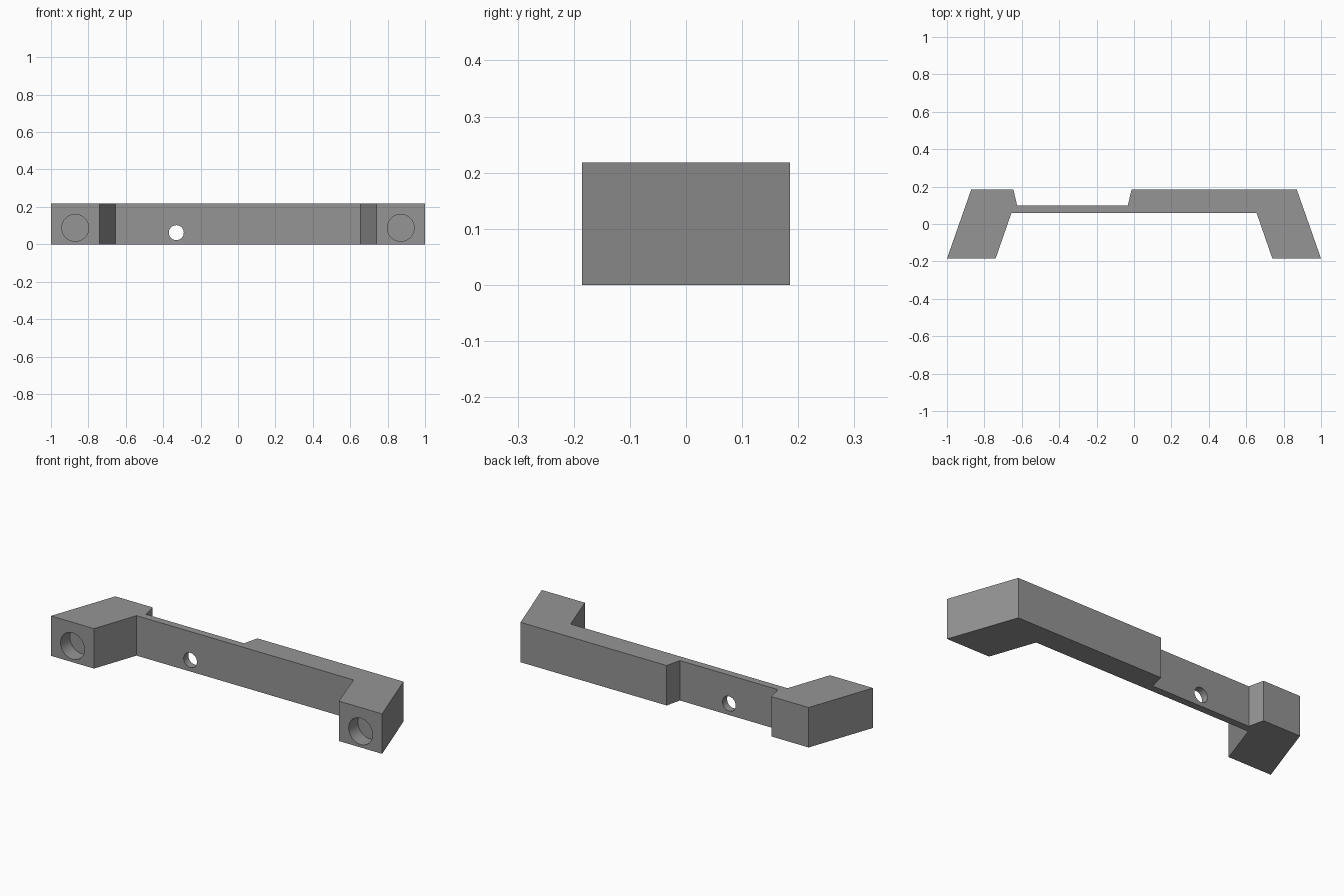
import bpy, bmesh, math
from mathutils import Matrix, Vector

if "Cube" in bpy.data.objects:
    bpy.data.objects.remove(bpy.data.objects["Cube"])

HEIGHT = 0.218

grey = bpy.data.materials.new("grey")
grey.diffuse_color = (0.3, 0.3, 0.3, 1)
grey.use_nodes = True
grey.node_tree.nodes["Principled BSDF"].inputs["Base Color"].default_value = grey.diffuse_color


def add_object(name, bm):
    bmesh.ops.recalc_face_normals(bm, faces=bm.faces)
    mesh = bpy.data.meshes.new(name)
    bm.to_mesh(mesh)
    bm.free()
    mesh.materials.append(grey)
    obj = bpy.data.objects.new(name, mesh)
    bpy.context.collection.objects.link(obj)
    return obj


def drill(target, name, x, z, radius, y0, y1):
    """Cut a round hole along y from y0 to y1."""
    bm = bmesh.new()
    place = Matrix.Translation((x, (y0 + y1) / 2, z)) @ Matrix.Rotation(math.pi / 2, 4, 'X')
    bmesh.ops.create_cone(bm, cap_ends=True, segments=48, radius1=radius,
                          radius2=radius, depth=y1 - y0, matrix=place)
    cutter = add_object(name, bm)
    cutter.hide_render = True
    cutter.hide_set(True)
    cut = target.modifiers.new(name, 'BOOLEAN')
    cut.operation = 'DIFFERENCE'
    cut.solver = 'EXACT'
    cut.object = cutter


# Bracket: plan outline with splayed feet and a recess in the back
outline = [(-1, -0.185), (-0.74, -0.185), (-0.655, 0.06), (0.655, 0.06),
           (0.74, -0.185), (1, -0.185), (0.87, 0.185), (-0.013, 0.185),
           (-0.033, 0.10), (-0.625, 0.10), (-0.645, 0.185), (-0.87, 0.185)]
bm = bmesh.new()
base = bm.faces.new([bm.verts.new((x, y, 0)) for x, y in outline])
top = bmesh.ops.extrude_face_region(bm, geom=[base])["geom"]
bmesh.ops.translate(bm, vec=Vector((0, 0, HEIGHT)),
                    verts=[v for v in top if isinstance(v, bmesh.types.BMVert)])
bracket = add_object("bracket", bm)

# Blind sockets in the feet
for side, label in ((-1, "left"), (1, "right")):
    drill(bracket, label + "_socket_cutter", side * 0.87, 0.088, 0.072, -0.3, -0.105)

# Through hole in the thin wall
drill(bracket, "pin_hole_cutter", -0.33, 0.062, 0.04, -0.1, 0.3)

# Smooth hole walls, sharp block edges
bpy.context.view_layer.objects.active = bracket
bracket.select_set(True)
bpy.ops.object.shade_smooth_by_angle(angle=math.radians(30))
for poly in bracket.data.polygons:
    poly.use_smooth = False
